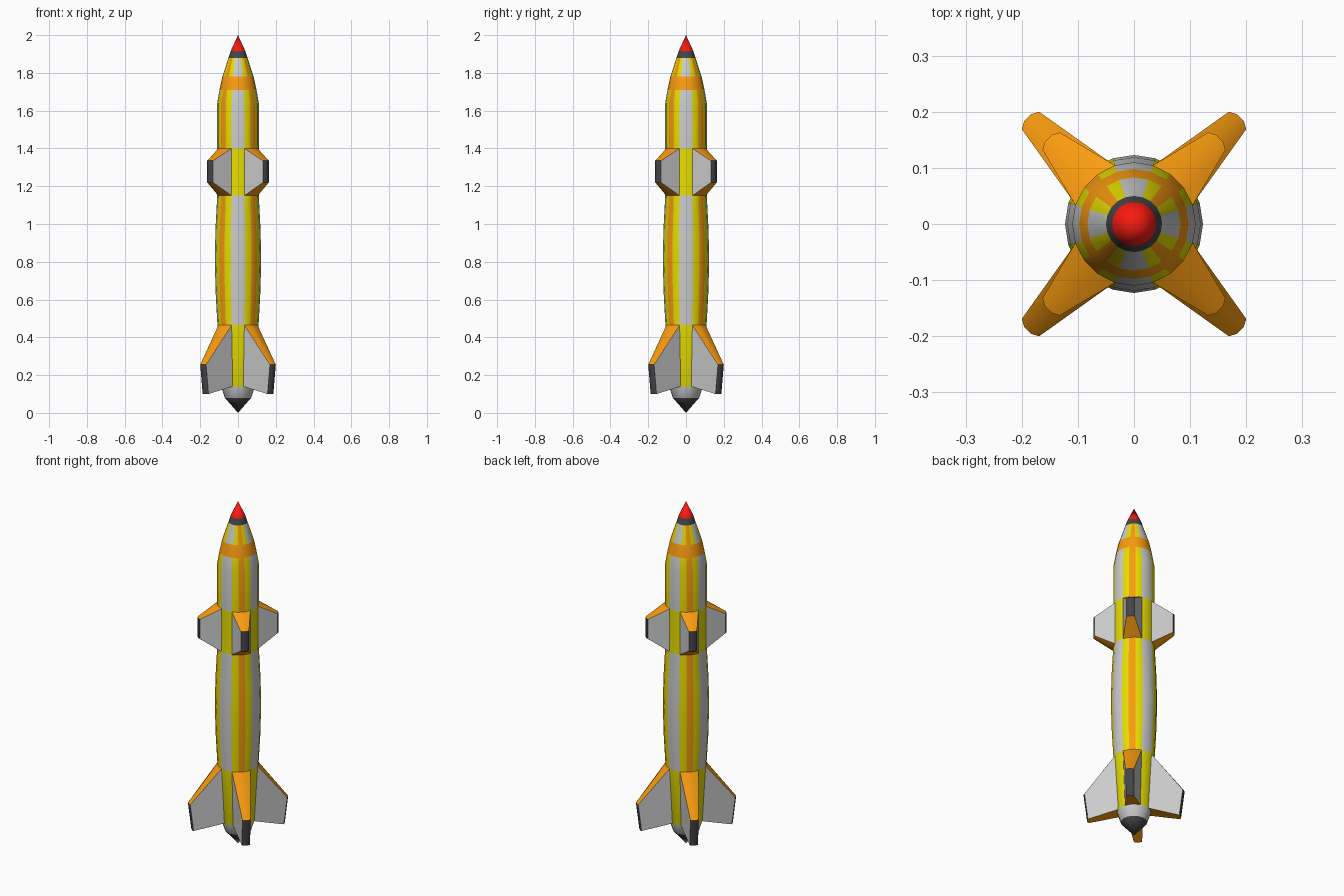
import bpy, bmesh
from math import sin, cos, pi

if "Cube" in bpy.data.objects:
    bpy.data.objects.remove(bpy.data.objects["Cube"])

N = 20                      # sides of the hull
GREY, YELLOW, ORANGE, DARK, RED = range(5)
COLOURS = [("grey", (0.8, 0.8, 0.8)), ("yellow", (0.8, 0.73, 0.0)),
           ("orange", (0.95, 0.33, 0.005)), ("dark", (0.06, 0.06, 0.065)),
           ("red", (0.95, 0.01, 0.005))]
MATS = []
for name, c in COLOURS:
    m = bpy.data.materials.new(name)
    m.diffuse_color = (*c, 1)
    m.use_nodes = True
    m.node_tree.nodes["Principled BSDF"].inputs["Base Color"].default_value = m.diffuse_color
    MATS.append(m)


def polar(r, k, z):
    a = 2 * pi * k / N
    return (r * cos(a), r * sin(a), z)


def finish(name, bm):
    bmesh.ops.recalc_face_normals(bm, faces=bm.faces)
    me = bpy.data.meshes.new(name)
    bm.to_mesh(me)
    bm.free()
    for m in MATS:
        me.materials.append(m)
    ob = bpy.data.objects.new(name, me)
    bpy.context.collection.objects.link(ob)
    bpy.ops.object.select_all(action='DESELECT')
    ob.select_set(True)
    bpy.context.view_layer.objects.active = ob
    bpy.ops.object.shade_smooth_by_angle(angle=pi / 6)
    return ob


# Hull profile: radius, height, and paint of the band above each ring
STRIPES = (GREY, YELLOW, ORANGE, YELLOW, GREY)
FINNED = (YELLOW, None, None, None, YELLOW)     # None = opening where a fin joins
PROFILE = [
    (0.0, 0.0, (DARK,) * 5), (0.07, 0.08, (GREY,) * 5),
    (0.09, 0.14, FINNED), (0.109, 0.465, STRIPES),
    (0.118, 0.63, STRIPES), (0.123, 0.81, STRIPES),
    (0.119, 0.98, STRIPES), (0.11, 1.15, FINNED),
    (0.11, 1.40, STRIPES), (0.11, 1.64, STRIPES),
    (0.098, 1.71, (ORANGE,) * 5), (0.083, 1.78, STRIPES),
    (0.05, 1.88, (DARK,) * 5), (0.039, 1.915, (RED,) * 5),
    (0.0, 2.0, None)]

bm = bmesh.new()
rings = []
for r, z, _ in PROFILE:
    if r == 0:
        rings.append([bm.verts.new((0, 0, z))] * N)
    else:
        rings.append([bm.verts.new(polar(r, k, z)) for k in range(N)])
for i in range(len(PROFILE) - 1):
    for k in range(N):
        paint = PROFILE[i][2][k % 5]
        if paint is None:
            continue
        n = (k + 1) % N
        quad = [rings[i][k], rings[i][n], rings[i + 1][n], rings[i + 1][k]]
        f = bm.faces.new(list(dict.fromkeys(quad)))
        f.material_index = paint
finish("hull", bm)


# Fin: a swept box from the hull opening to a slightly rounded tip
def fin(name, root, tip, turn):
    bm = bmesh.new()

    def tip_row(outer, z):
        a, b, c = outer, outer - 0.031, outer - 0.004
        d = outer - 0.017
        return [(a, b, z), (c, d, z), (d, c, z), (b, a, z)]

    # rows: lower root, lower tip, upper tip, upper root
    rows = [[polar(root[0][0], k, root[0][1]) for k in range(1, 5)],
            tip_row(*tip[0]), tip_row(*tip[1]),
            [polar(root[1][0], k, root[1][1]) for k in range(1, 5)]]
    vs = [[bm.verts.new(p) for p in row] for row in rows]
    for i, paint in enumerate((ORANGE, DARK, ORANGE)):
        for k in range(3):
            f = bm.faces.new((vs[i][k], vs[i][k + 1], vs[i + 1][k + 1], vs[i + 1][k]))
            f.material_index = paint
    for k in (0, 3):
        bm.faces.new([row[k] for row in vs]).material_index = GREY
    ob = finish(name, bm)
    ob.rotation_euler.z = turn * pi / 2


for t in range(4):
    fin(f"tail_fin_{t + 1}", [(0.09, 0.14), (0.109, 0.465)], [(0.187, 0.10), (0.2, 0.255)], t)
    fin(f"front_fin_{t + 1}", [(0.11, 1.15), (0.11, 1.40)], [(0.163, 1.22), (0.163, 1.335)], t)
